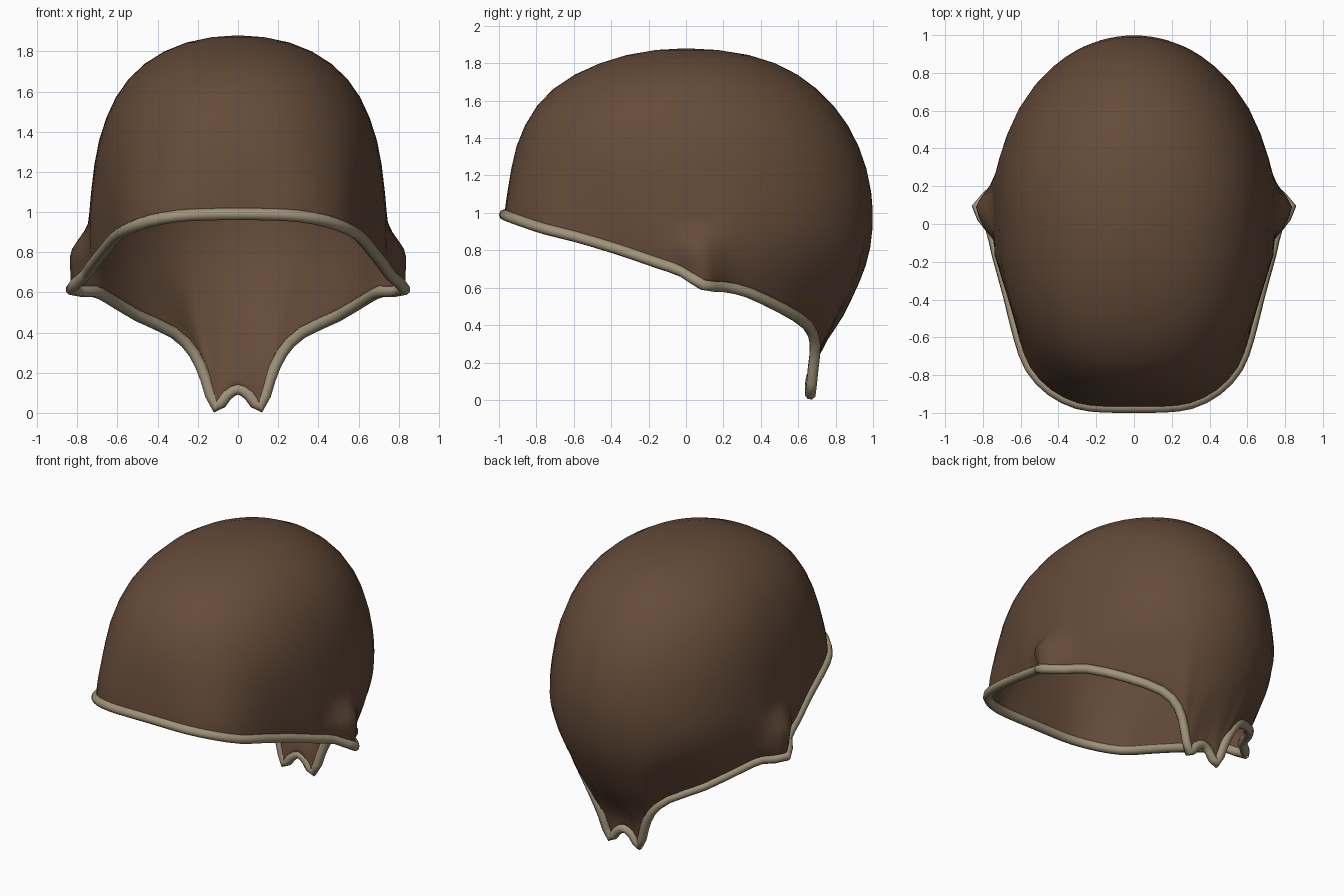
import bpy, bmesh, math
from mathutils import Vector

if "Cube" in bpy.data.objects:
    bpy.data.objects.remove(bpy.data.objects["Cube"])

# Half of the rim path, from brow centre round the ear to the nape notch
RIM = [(0, -.97, .99), (.16, -.968, .988), (.30, -.95, .98), (.44, -.88, .955), (.55, -.76, .915),
       (.61, -.60, .875), (.665, -.38, .81), (.725, -.16, .735), (.76, -.02, .685), (.83, .09, .615),
       (.715, .20, .605), (.65, .33, .575), (.50, .52, .485), (.32, .65, .40), (.22, .69, .30),
       (.16, .68, .17), (.112, .665, .03), (.055, .665, .09), (0, .67, .12)]

# Body size every 20 degrees down from the crown: half width, front, back
BODY = [(-.315, -.39, -.41), (0, 0, 0), (.315, .39, .41), (.545, .71, .70), (.675, .885, .895),
        (.73, .945, .99), (.738, .97, .98), (.65, .97, .86), (.50, .97, .72),
        (.45, .97, .69), (.45, .97, .68), (.45, .97, .68)]
# Outline of the ear flare seen from above: y, x
EAR = [(-.08, .755), (0, .81), (.1, .84), (.23, .745)]
UPPER, LOWER = 10, 12
SPLIT = math.radians(80)


def material(name, rgb):
    m = bpy.data.materials.new(name)
    m.diffuse_color = (*rgb, 1)
    m.use_nodes = True
    m.node_tree.nodes["Principled BSDF"].inputs["Base Color"].default_value = m.diffuse_color
    return m


def spline(a, b, c, d, t):
    a, b, c, d = map(Vector, (a, b, c, d))
    return .5 * (2 * b + (c - a) * t + (2 * a - 5 * b + 4 * c - d) * t * t
                 + (3 * b - a - 3 * c + d) * t ** 3)


def smoothstep(a, b, x):
    u = max(0, min(1, (x - a) / (b - a)))
    return u * u * (3 - 2 * u)


def body_point(theta, ang):
    """Point of the rounded body at polar angle theta and heading ang."""
    k = theta / math.radians(20)
    i = min(int(k), len(BODY) - 4)
    w, f, b = spline(*BODY[i:i + 4], k - i)
    yc = .1 * min(1, theta / (math.pi / 2))
    c, s = math.cos(ang), math.sin(ang)
    n = 2 + (.45 * math.sin(min(theta, math.pi / 2)) if s < 0 else 0)
    d = f + yc if s < 0 else b - yc
    w, d = max(w, 1e-5), max(d, 1e-5)
    r = (abs(c / w) ** n + abs(s / d) ** n) ** (-1 / n)
    return Vector((r * c, yc + r * s, .95 + .93 * math.cos(theta)))


def ear_width(y):
    for (y0, x0), (y1, x1) in zip(EAR, EAR[1:]):
        if y0 <= y <= y1:
            return x0 + (x1 - x0) * (y - y0) / (y1 - y0)
    return 0


def link(name, data, mat):
    o = bpy.data.objects.new(name, data)
    bpy.context.collection.objects.link(o)
    data.materials.append(mat)
    return o


brown = material("brown leather", (.127, .070, .040))
tan = material("tan piping", (.35, .29, .19))

# Closed rim path
ring = RIM + [(-x, y, z) for x, y, z in RIM[-2:0:-1]]
N = len(ring)
path = [spline(ring[i - 1], ring[i], ring[(i + 1) % N], ring[(i + 2) % N], t)
        for i in range(N) for t in (0, .5)]

# Shell: even rows over the dome, then rows that reach down to each rim point
bm = bmesh.new()
crown = bm.verts.new((0, 0, 1.88))
columns = []
for p in path:
    ang = math.atan2(p.y - .1, p.x)
    end = math.acos(max(-1, min(1, (p.z - .95) / .93)))
    gap = p - body_point(end, ang)
    start = max(math.radians(60), end - math.radians(35))
    if abs(p.x) > .74:
        start = math.radians(95)
    thetas = [SPLIT * r / UPPER for r in range(1, UPPER + 1)]
    thetas += [SPLIT + (end - SPLIT) * r / LOWER for r in range(1, LOWER + 1)]
    col = []
    for th in thetas:
        v = body_point(th, ang) + gap * smoothstep(start, end, th)
        # ear flare: steep shoulder, nearly upright below, tucked in at the rim
        flare = smoothstep(math.radians(89), math.radians(101), th)
        flare *= 1 - smoothstep(end - math.radians(7), end, th)
        x = abs(v.x)
        v.x = math.copysign(x + max(0, ear_width(v.y) - x) * flare, v.x)
        col.append(bm.verts.new(v))
    columns.append(col)
for i, a in enumerate(columns):
    b = columns[(i + 1) % len(columns)]
    bm.faces.new((crown, a[0], b[0]))
    for r in range(len(a) - 1):
        bm.faces.new((a[r], a[r + 1], b[r + 1], b[r]))
bmesh.ops.recalc_face_normals(bm, faces=bm.faces)
if sum(f.normal.z * f.calc_area() for f in bm.faces) < 0:
    bmesh.ops.reverse_faces(bm, faces=bm.faces)
for f in bm.faces:
    f.smooth = True
mesh = bpy.data.meshes.new("cap_shell")
bm.to_mesh(mesh)
bm.free()
shell = link("cap_shell", mesh, brown)
solid = shell.modifiers.new("thickness", 'SOLIDIFY')
solid.thickness = .02
solid.offset = -1

# Piping round the whole rim
curve = bpy.data.curves.new("rim_piping", 'CURVE')
curve.dimensions = '3D'
curve.bevel_depth = .03
curve.bevel_resolution = 2
line = curve.splines.new('POLY')
line.points.add(len(path) - 1)
for q, p in zip(line.points, path):
    q.co = (*p, 1)
line.use_cyclic_u = True
line.use_smooth = True
link("rim_piping", curve, tan)
